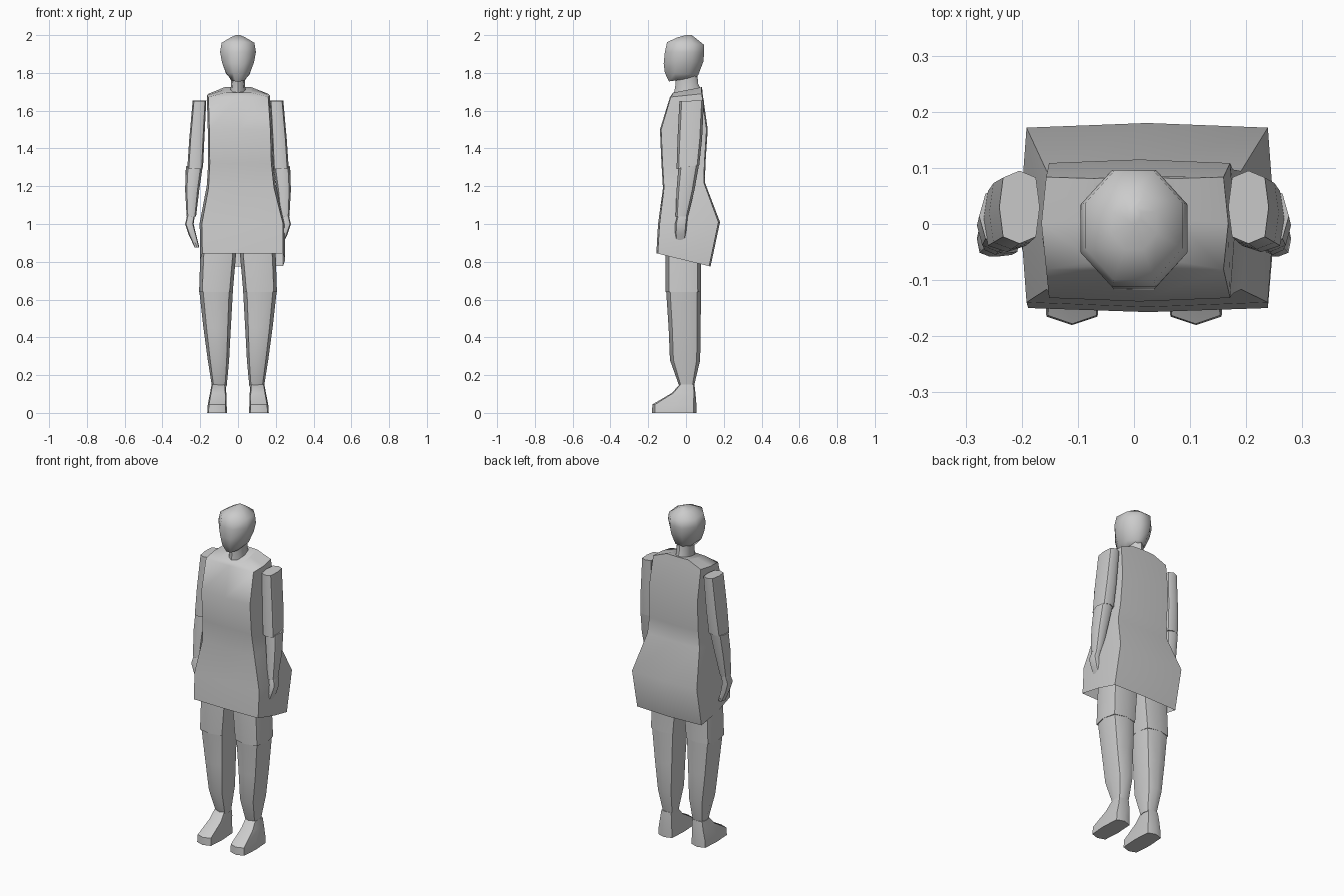
import bpy, bmesh, math

skin = bpy.data.materials.new("plain grey")
skin.diffuse_color = (0.6, 0.6, 0.6, 1)


def loft(name, rings, e=0.85, flat=False, caps=(True, True), side=1, angle=50):
    """Eight-sided loft. Ring: x0, x1, y front, y back, z front, z back."""
    bm = bmesh.new()
    loops = []
    for x0, x1, y0, y1, z0, z1 in rings:
        loop = []
        for i in range(8):
            a = math.radians(45 * i + (22.5 if flat else 0))
            c, s = math.cos(a), math.sin(a)
            if flat:                      # flats on the axes
                c, s = c / math.cos(math.pi / 8), s / math.cos(math.pi / 8)
            else:                         # e near 0 gives a box, 1 an octagon
                c = math.copysign(abs(c) ** e, c) if abs(c) > 1e-6 else 0
                s = math.copysign(abs(s) ** e, s) if abs(s) > 1e-6 else 0
            x = (x0 + x1) / 2 + c * (x1 - x0) / 2
            y = (y0 + y1) / 2 + s * (y1 - y0) / 2
            z = (z0 + z1) / 2 + s * (z1 - z0) / 2
            loop.append(bm.verts.new((side * x, y, z)))
        loops.append(loop)
    for a, b in zip(loops, loops[1:]):
        for i in range(8):
            j = (i + 1) % 8
            bm.faces.new((a[i], a[j], b[j], b[i]))
    if caps[0]:
        bm.faces.new(loops[0][::-1])
    if caps[1]:
        bm.faces.new(loops[-1])
    bmesh.ops.recalc_face_normals(bm, faces=bm.faces)
    me = bpy.data.meshes.new(name)
    bm.to_mesh(me)
    bm.free()
    me.materials.append(skin)
    ob = bpy.data.objects.new(name, me)
    bpy.context.collection.objects.link(ob)
    bpy.ops.object.select_all(action='DESELECT')
    ob.select_set(True)
    bpy.context.view_layer.objects.active = ob
    bpy.ops.object.shade_smooth_by_angle(angle=math.radians(angle))
    return ob


# Head and neck
loft("head", [
    (-.035, .035, -.09, .05, 1.755, 1.775),
    (-.062, .062, -.112, .065, 1.80, 1.79),
    (-.084, .084, -.118, .092, 1.85, 1.86),
    (-.095, .095, -.112, .096, 1.91, 1.91),
    (-.087, .087, -.10, .094, 1.963, 1.95),
    (-.04, .04, -.045, .05, 1.988, 1.985),
    (-.012, .012, 0, .03, 2.0, 2.0)], flat=True, angle=60)
loft("neck", [
    (-.042, .042, -.07, .085, 1.66, 1.70),
    (-.037, .037, -.055, .065, 1.74, 1.74),
    (-.04, .04, -.06, .06, 1.79, 1.79)])

# Sleeveless tunic, open at the hem, one hip fuller than the other
loft("tunic", [
    (-.20, .25, -.157, .13, .845, .775),
    (-.203, .25, -.148, .18, 1.0, 1.01),
    (-.165, .20, -.122, .10, 1.19, 1.22),
    (-.158, .185, -.13, .103, 1.32, 1.32),
    (-.16, .18, -.138, .115, 1.50, 1.50),
    (-.165, .168, -.085, .088, 1.672, 1.69),
    (-.075, .075, -.07, .085, 1.695, 1.725)], e=.15, caps=(False, True))

for s, word in ((-1, "left"), (1, "right")):
    # Arms
    loft(word + "_upper_arm", [
        (.185, .268, -.05, .07, 1.29, 1.31),
        (.178, .258, -.045, .085, 1.45, 1.45),
        (.168, .24, -.035, .095, 1.65, 1.655)], e=.6, side=s)
    loft(word + "_forearm", [
        (.222, .272, -.055, .01, 1.04, 1.04),
        (.205, .28, -.05, .045, 1.18, 1.18),
        (.187, .276, -.04, .068, 1.30, 1.31)], side=s)
    loft(word + "_hand", [
        (.205, .23, -.055, -.005, .875, .88),
        (.222, .262, -.058, 0, .95, .94),
        (.235, .28, -.058, .005, 1.0, 1.0),
        (.228, .268, -.045, .01, 1.05, 1.05)], e=.7, side=s)
    # Legs
    loft(word + "_thigh", [
        (.028, .206, -.108, .08, .64, .64),
        (.012, .20, -.108, .078, .82, .82),
        (.004, .19, -.10, .08, .95, .95)], e=.6, side=s)
    loft(word + "_shin", [
        (.06, .138, -.035, .042, .14, .14),
        (.047, .16, -.085, .075, .28, .28),
        (.038, .183, -.092, .077, .45, .45),
        (.027, .205, -.105, .08, .645, .645)], e=.75, side=s)
    # Feet
    loft(word + "_foot", [
        (.058, .163, -.18, .055, 0, 0),
        (.06, .16, -.178, .055, .045, .045),
        (.062, .148, -.075, .05, .105, .105),
        (.066, .14, -.035, .045, .15, .15)], e=.4, side=s)
